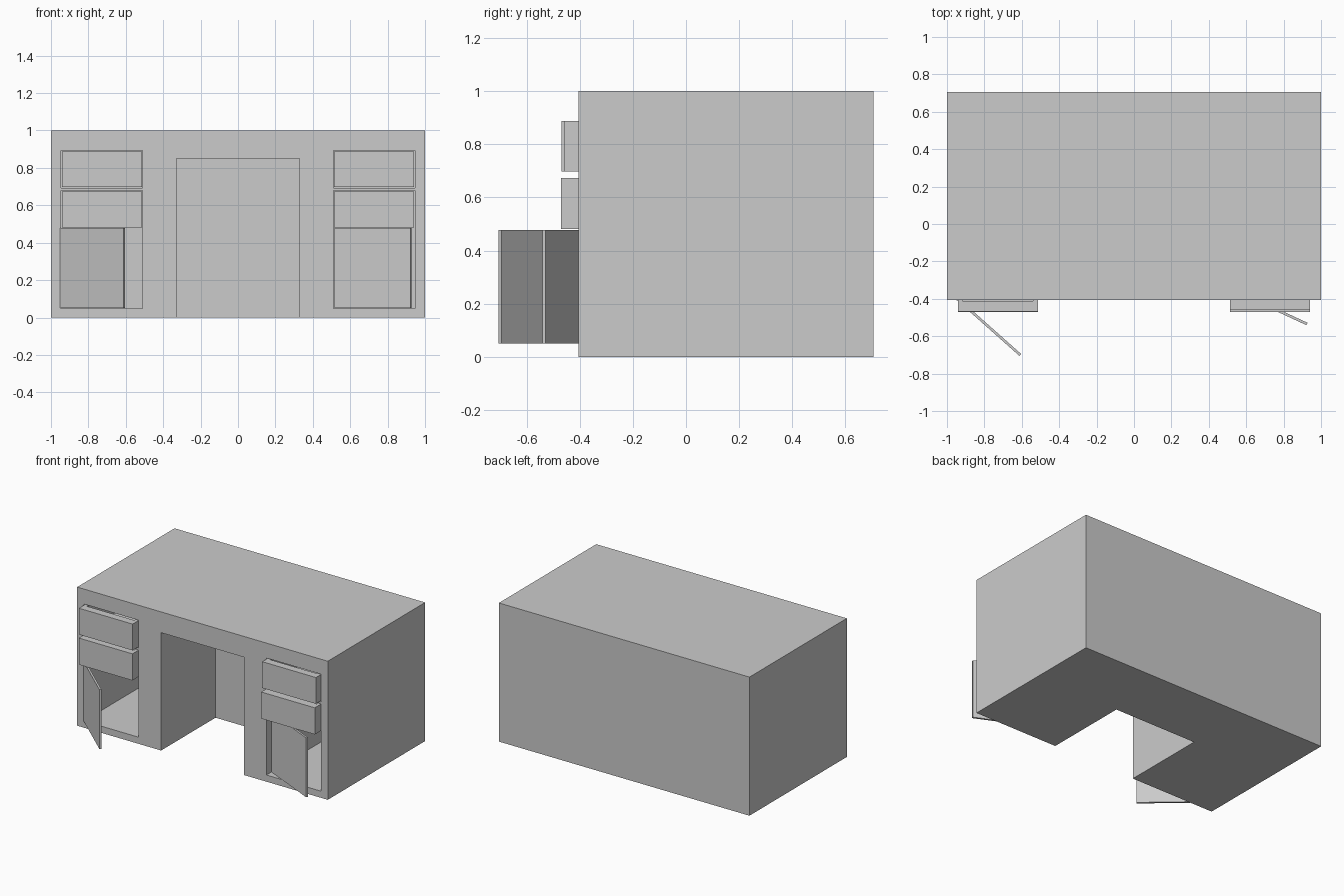
import bpy
from math import atan2, hypot
from mathutils import Matrix

if "Cube" in bpy.data.objects:
    bpy.data.objects.remove(bpy.data.objects["Cube"])

FRONT, BACK = -0.405, 0.705


def boxes(name, spans):
    """One object made of boxes given as (x0, x1, y0, y1, z0, z1)."""
    verts, faces = [], []
    for x0, x1, y0, y1, z0, z1 in spans:
        n = len(verts)
        verts += [(x, y, z) for z in (z0, z1) for x, y in ((x0, y0), (x1, y0), (x1, y1), (x0, y1))]
        faces += [[n + i for i in f] for f in ((3, 2, 1, 0), (4, 5, 6, 7), (0, 1, 5, 4),
                                               (1, 2, 6, 5), (2, 3, 7, 6), (3, 0, 4, 7))]
    mesh = bpy.data.meshes.new(name)
    mesh.from_pydata(verts, [], faces)
    ob = bpy.data.objects.new(name, mesh)
    bpy.context.collection.objects.link(ob)
    return ob


def carve(ob, spans):
    """Cut boxes out of an object and remove the cutter."""
    cutter = boxes("cutter", spans)
    cutter.hide_render = True
    mod = ob.modifiers.new("carve", 'BOOLEAN')
    mod.operation, mod.solver, mod.object = 'DIFFERENCE', 'EXACT', cutter
    bpy.context.view_layer.objects.active = ob
    bpy.ops.object.modifier_apply(modifier=mod.name)
    bpy.data.objects.remove(cutter)


def drawer(name, x0, x1, y, z0, z1):
    """Open-topped drawer with a thick front."""
    ob = boxes(name, [(x0, x1, y, y + 0.8, z0, z1)])
    carve(ob, [(x0 + 0.025, x1 - 0.025, y + 0.055, y + 0.78, z0 + 0.02, z1 + 0.1)])


def door(name, hinge, tip):
    """Thin door panel swung open from hinge to tip, seen from above."""
    dx, dy = tip[0] - hinge[0], tip[1] - hinge[1]
    ob = boxes(name, [(0, hypot(dx, dy), 0, 0.014, 0.05, 0.478)])
    ob.data.transform(Matrix.Translation((*hinge, 0)) @ Matrix.Rotation(atan2(dy, dx), 4, 'Z'))


# Desk body with kneehole, drawer slots and cupboards
body = boxes("desk_body", [(-1, 1, FRONT, BACK, 0, 1)])
cuts = [(-0.33, 0.33, FRONT - 0.1, 0.215, -0.1, 0.85)]
for x0, x1 in ((-0.946, -0.51), (0.51, 0.946)):
    cuts += [(x0, x1, FRONT - 0.1, 0.6, 0.692, 0.892),
             (x0, x1, FRONT - 0.1, 0.6, 0.048, 0.678)]
carve(body, cuts)

# Drawers, pulled slightly out
for side, x0, x1, y_top in (("left", -0.942, -0.514, -0.468), ("right", 0.514, 0.942, -0.458)):
    drawer(side + "_upper_drawer", x0, x1, y_top, 0.697, 0.887)
    drawer(side + "_lower_drawer", x0, x1, -0.47, 0.481, 0.673)

# Cupboard doors, both ajar
door("left_door", (-0.953, -0.403), (-0.613, -0.705))
door("right_door", (0.515, -0.352), (0.922, -0.541))
